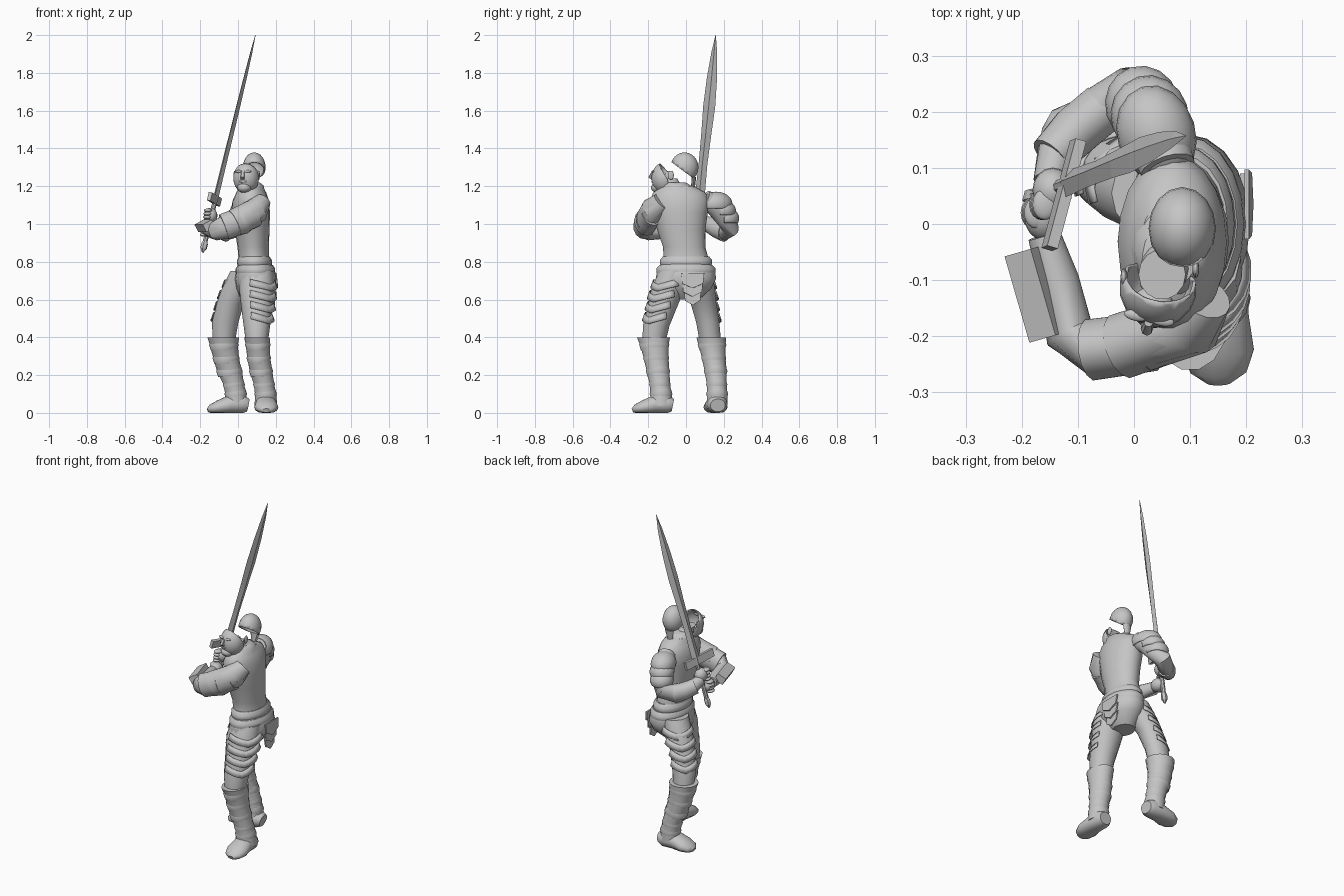
import bpy, bmesh, math
from mathutils import Vector, Matrix

cube = bpy.data.objects.get("Cube")
if cube:
    bpy.data.objects.remove(cube, do_unlink=True)

GREY = bpy.data.materials.new("light grey")
GREY.use_nodes = True
GREY.diffuse_color = (.56, .56, .56, 1)
GREY.node_tree.nodes["Principled BSDF"].inputs["Base Color"].default_value = (.56, .56, .56, 1)


def finish(name, bm, smooth=True, thick=0):
    bmesh.ops.recalc_face_normals(bm, faces=bm.faces)
    me = bpy.data.meshes.new(name)
    bm.to_mesh(me)
    bm.free()
    me.materials.append(GREY)
    ob = bpy.data.objects.new(name, me)
    bpy.context.collection.objects.link(ob)
    if thick:
        s = ob.modifiers.new("Thickness", "SOLIDIFY")
        s.thickness, s.offset = thick, 0
    if smooth:
        bpy.ops.object.select_all(action="DESELECT")
        ob.select_set(True)
        bpy.context.view_layer.objects.active = ob
        bpy.ops.object.shade_smooth_by_angle(angle=math.radians(40))


# Rows are centre plus two radii; level rings stay horizontal, others follow the path
def loft(name, rows, n=14, side=(1, 0, 0), level=True, smooth=True, floor=False):
    bm = bmesh.new()
    pts = [Vector(r[:3]) for r in rows]
    rings = []
    for i, r in enumerate(rows):
        t = (pts[min(i + 1, len(pts) - 1)] - pts[max(i - 1, 0)]).normalized()
        if level:
            t = Vector((0, 0, 1))
        u = Vector(side)
        u = (u - t * u.dot(t)).normalized()
        w = t.cross(u)
        ring = []
        for k in range(n):
            a = math.tau * k / n
            p = pts[i] + u * math.cos(a) * r[3] + w * math.sin(a) * r[4]
            if floor:
                p.z = max(p.z, 0)
            ring.append(bm.verts.new(p))
        rings.append(ring)
    for a, b in zip(rings, rings[1:]):
        for k in range(n):
            bm.faces.new((a[k], a[(k + 1) % n], b[(k + 1) % n], b[k]))
    bm.faces.new(rings[0])
    bm.faces.new(rings[-1])
    finish(name, bm, smooth)


# Ellipsoid, cut open by planes given as a point and an outward normal on the unit sphere
def ball(name, c, r, cuts=(), thick=0, turn=0):
    bm = bmesh.new()
    bmesh.ops.create_uvsphere(bm, u_segments=16, v_segments=12, radius=1)
    for point, normal in cuts:
        bmesh.ops.bisect_plane(bm, geom=bm.verts[:] + bm.edges[:] + bm.faces[:],
                               plane_co=point, plane_no=normal, clear_outer=True)
    m = Matrix.Translation(c) @ Matrix.Rotation(turn, 4, "Z") @ Matrix.Diagonal((*r, 1))
    bmesh.ops.transform(bm, matrix=m, verts=bm.verts)
    finish(name, bm, True, thick)


def block(name, c, size, rot):
    bm = bmesh.new()
    bmesh.ops.create_cube(bm, size=1, matrix=Matrix.Translation(c) @ rot.to_4x4() @ Matrix.Diagonal((*size, 1)))
    finish(name, bm, False)


# Chevron armour strip wrapped part way round a limb
def lame(name, c, rx, ry, middle, height=0.036, spread=1.2, drop=0.028):
    bm = bmesh.new()
    cols = []
    for k in range(9):
        s = k / 4 - 1
        a = middle + s * spread
        dz = -drop * (1 - abs(s))
        cols.append([bm.verts.new((c[0] + math.cos(a) * (rx + g), c[1] + math.sin(a) * (ry + g), c[2] + dz + h))
                     for g, h in ((-.002, height / 2), (0.011, -height / 2))])
    for a, b in zip(cols, cols[1:]):
        bm.faces.new((a[0], b[0], b[1], a[1]))
    finish(name, bm, True, 0.005)


# Torso, belt and hips
loft("torso", [(.088, 0, .76, .085, .13), (.083, 0, .82, .08, .118), (.08, -.01, .88, .083, .112),
               (.075, -.025, .97, .092, .128), (.07, -.03, 1.06, .099, .145), (.068, -.033, 1.12, .097, .157),
               (.07, -.035, 1.165, .08, .14), (.07, -.04, 1.2, .06, .085)], n=20)
loft("hips", [(.09, 0, .79, .088, .132), (.093, 0, .755, .102, .152), (.095, 0, .71, .112, .16),
              (.092, -.005, .66, .1, .14), (.075, 0, .6, .06, .07)], n=20)
for x, z, rx, ry in ((.087, .8, .088, .134), (.092, .755, .1, .152)):
    loft("belt_fold", [(x, 0, z + .028, rx - .008, ry - .012), (x, 0, z + .01, rx + .004, ry + .004),
                       (x, 0, z - .01, rx + .005, ry + .005), (x, 0, z - .03, rx - .003, ry - .005)], n=20)
loft("collar", [(.07, -.045, 1.17, .075, .09), (.068, -.05, 1.205, .066, .075), (.065, -.055, 1.22, .05, .055)])
loft("neck", [(.065, -.055, 1.17, .045, .05), (.05, -.09, 1.24, .042, .045)])

# Layered flap at the back of the hips
for i, (z, w) in enumerate(((.71, .062), (.665, .055), (.62, .045))):
    bm = bmesh.new()
    x = .204 - .008 * i
    outline = ((-w, .03), (w, .03), (w * .9, -.025), (0, -.05), (-w * .9, -.025))
    bm.faces.new([bm.verts.new((x - h * .1, .035 + y, z + h)) for y, h in outline])
    finish("back_flap", bm, False, .008)

# Legs: thigh, greave, ridges and foot for each side
legs = {
    "left": ([(.1, -.06, .75, .09, .085), (.1, -.095, .66, .094, .09), (.1, -.125, .56, .083, .08),
              (.1, -.158, .46, .07, .072), (.1, -.17, .37, .058, .062)],
             [(.1, -.172, .40, .068, .09), (.105, -.168, .36, .064, .078), (.11, -.158, .29, .061, .067),
              (.122, -.148, .22, .06, .062), (.138, -.138, .15, .054, .055), (.146, -.132, .1, .056, .058),
              (.148, -.132, .04, .06, .06)], -.75, (.148, -.135), (.02, -1)),
    "right": ([(.04, .055, .75, .08, .08), (0, .075, .66, .085, .08), (-.04, .093, .58, .072, .07),
               (-.068, .115, .48, .07, .063), (-.075, .13, .37, .058, .058)],
              [(-.078, .133, .40, .084, .08), (-.075, .138, .36, .074, .074), (-.063, .147, .29, .068, .064),
               (-.045, .157, .22, .066, .06), (-.022, .163, .15, .055, .054), (-.012, .165, .1, .056, .056),
               (-.01, .165, .04, .057, .056)], 2.3, (-.012, .163), (-1, -.08)),
}
for side, (thigh, shin, face, heel, way) in legs.items():
    loft(side + "_thigh", thigh)
    loft(side + "_greave", shin)
    for x, y, z, rx, ry in shin[1:6]:
        loft(side + "_greave_ridge", [(x, y, z + .03, rx - .006, ry - .006), (x, y, z, rx + .004, ry + .004),
                                      (x, y, z - .03, rx - .006, ry - .006)])
    for k in range(4):
        z = .69 - .058 * k
        lo = next(i for i in range(len(thigh) - 1) if thigh[i + 1][2] <= z)
        a, b = thigh[lo], thigh[lo + 1]
        f = (a[2] - z) / (a[2] - b[2])
        x, y, _, rx, ry = [p + (q - p) * f for p, q in zip(a, b)]
        lame(side + "_thigh_lame", (x, y, z), rx + .004, ry + .004, face)
    sole = [(.065, .04, .04, .035), (.04, .045, .054, .05), (-.03, .045, .056, .05), (-.09, .03, .064, .037),
            (-.13, .02, .05, .025), (-.148, .012, .022, .012)]
    loft(side + "_foot", [(heel[0] - way[0] * d, heel[1] - way[1] * d, h, w, t) for d, h, w, t in sole],
         side=(-way[1], way[0], 0), level=False, floor=True)

# Left arm reaching across the front, right arm bent behind the grip
loft("left_arm", [(.125, -.13, 1.12, .05, .05), (.1, -.175, 1.075, .07, .062), (.02, -.212, 1.015, .072, .052),
                  (-.07, -.222, .985, .064, .05), (-.115, -.195, .965, .052, .045), (-.135, -.1, .965, .042, .038),
                  (-.16, -.02, .97, .032, .03)], side=(0, 0, 1), level=False)
loft("right_arm", [(.06, .1, 1.13, .05, .05), (.04, .16, 1.1, .062, .06), (.02, .215, 1.03, .058, .055),
                   (-.01, .235, .98, .055, .045), (-.07, .2, .96, .05, .042), (-.135, .14, .99, .042, .038),
                   (-.15, .075, 1.02, .032, .03)], side=(0, 0, 1), level=False)
for a, b, r in (((.09, -.18, 1.06), (-.02, -.217, 1.005), .074), ((.03, -.21, 1.025), (-.075, -.224, .985), .07)):
    loft("left_sleeve_plate", [(*a, r, r - .016), (*b, r, r - .014)], side=(0, 0, 1), level=False)
ball("right_pauldron", (.04, .16, 1.105), (.066, .085, .062), [((0, 0, -.35), (0, 0, -1))], .008, .3)
for p, r in (((.028, .192, 1.07), .07), ((.015, .212, 1.03), .067)):
    ball("right_pauldron_plate", p, (r - .004, r, .055), [((0, 0, -.4), (0, 0, -1)), ((0, -.4, 0), (0, -1, 0))],
         .007, .3)
loft("right_bracer", [(-.055, .207, .96, .056, .046), (-.105, .165, .975, .05, .046), (-.148, .12, 1.0, .044, .04)],
     side=(0, 0, 1), level=False)
ball("left_hand", (-.16, .015, .97), (.036, .045, .038))
ball("right_hand", (-.145, .06, 1.045), (.036, .04, .04))
for hand, (x, y, z) in (("left", (-.18, .02, .97)), ("right", (-.165, .035, 1.045))):
    for k in range(4):
        ball(hand + "_finger", (x + .002 * k, y, z + .018 * (k - 1.5)), (.022, .028, .01))

# Block strapped to the left forearm
block("forearm_block", (-.175, -.125, .99), (.055, .16, .045),
      Matrix.Rotation(.28, 3, "Z") @ Matrix.Rotation(-.5, 3, "Y"))

# Sword
base, tip = Vector((-.185, .045, .86)), Vector((.092, .157, 2.0))
axis = (tip - base).normalized()
wide = Vector((.3, 1, 0))
wide = (wide - axis * wide.dot(axis)).normalized()
flat = axis.cross(wide)


def along(f, shift=0):
    return tuple(base.lerp(tip, f) + wide * shift)


loft("blade", [(*along(f, s), w, t) for f, s, w, t in
               ((.24, 0, .027, .014), (.4, 0, .024, .013), (.55, .002, .028, .012), (.67, .003, .033, .011),
                (.8, .003, .028, .009), (.92, .002, .016, .006), (1, 0, .001, .001))],
     n=4, side=wide, level=False, smooth=False)
loft("grip", [(*along(f), .013, .013) for f in (.02, .24)], n=8, side=wide, level=False)
loft("pommel", [(*along(f), r, r) for f, r in ((-.01, .004), (.01, .018), (.03, .018), (.05, .01))],
     n=6, side=wide, level=False, smooth=False)
block("crossguard", along(.235, -.02), (.02, .2, .045), Matrix((flat, wide, axis)).transposed())

# Open-backed face, turned a little to the side
ball("face", (.043, -.115, 1.243), (.066, .066, .08),
     [((0, .4, 0), (0, 1, .25)), ((0, 0, .93), (0, 0, 1)), ((0, 0, .5), (0, 1, .8))], .006, -.2)
loft("nose", [(.026, -.176, 1.275, .008, .007), (.023, -.187, 1.248, .011, .012), (.025, -.176, 1.235, .012, .008)],
     n=8)
ball("beard", (.033, -.148, 1.193), (.038, .038, .028), turn=-.2)
ball("moustache", (.028, -.172, 1.224), (.025, .01, .007), turn=-.2)
for x, y in ((.004, -.163), (.05, -.172)):
    ball("brow", (x, y, 1.278), (.022, .01, .007), turn=-.2)
for x, y in ((-.018, -.095), (.11, -.08)):
    ball("ear", (x, y, 1.258), (.006, .016, .024))

# Hollow hair cap behind the face
ball("hair_cap", (.086, -.008, 1.3), (.056, .07, .075), [((0, -.12, -.22), (0, -.57, -.82))], .008)
loft("hair_tail", [(.08, .035, 1.17, .012, .01), (.085, .042, 1.25, .03, .012)], n=8)
